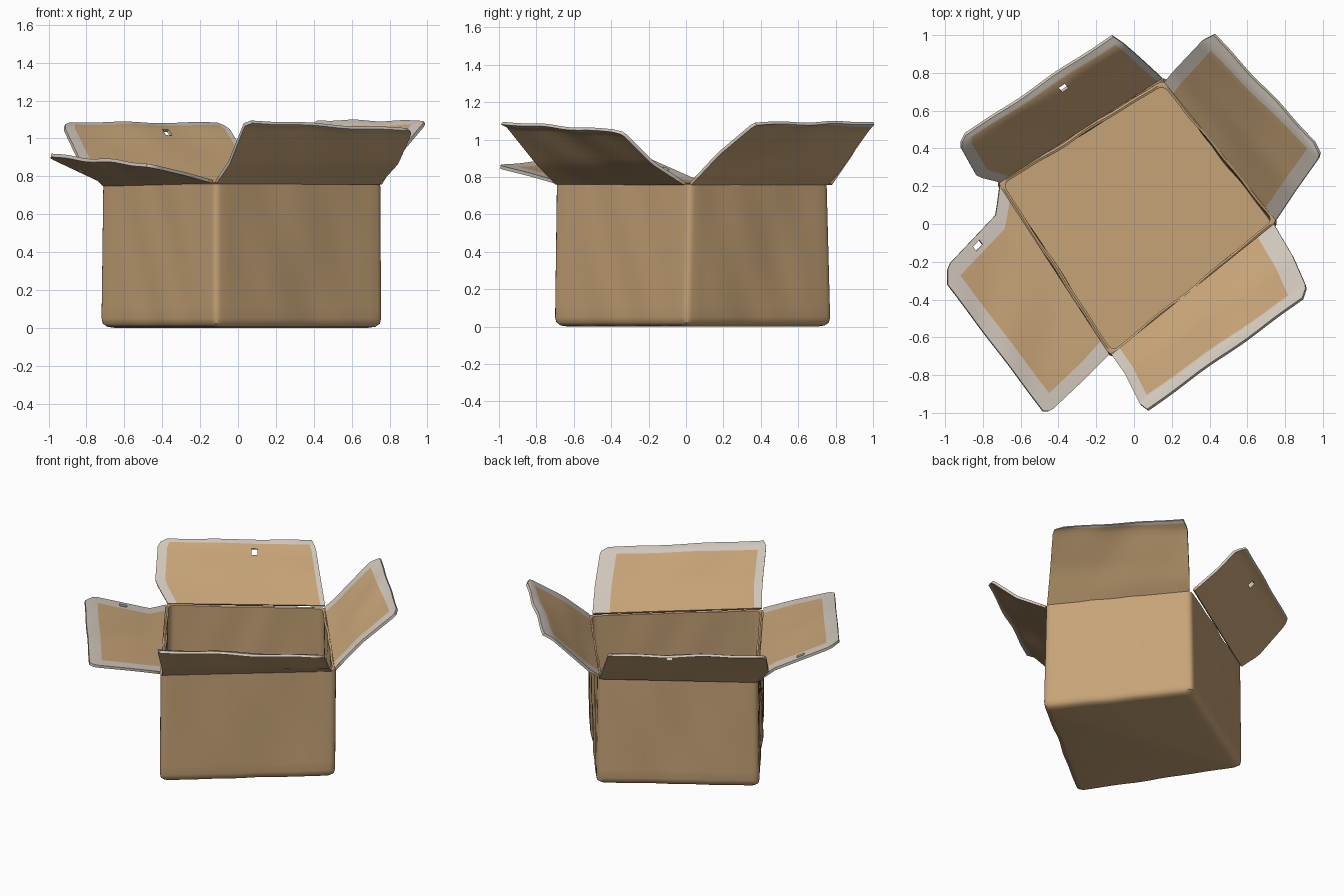
import bpy, bmesh, math
from mathutils import Vector

if "Cube" in bpy.data.objects:
    bpy.data.objects.remove(bpy.data.objects["Cube"])


def make_mat(name, rgb):
    m = bpy.data.materials.new(name)
    m.diffuse_color = (*rgb, 1)
    m.use_nodes = True
    m.node_tree.nodes["Principled BSDF"].inputs["Base Color"].default_value = m.diffuse_color
    return m


MATS = [make_mat("cardboard_brown", (0.565, 0.366, 0.184)),
        make_mat("worn_grey_edge", (0.631, 0.565, 0.497))]


def finish(bm, name):
    bmesh.ops.recalc_face_normals(bm, faces=bm.faces)
    me = bpy.data.meshes.new(name)
    bm.to_mesh(me)
    bm.free()
    for m in MATS:
        me.materials.append(m)
    me.shade_smooth()
    me.set_sharp_from_angle(angle=math.radians(40))
    ob = bpy.data.objects.new(name, me)
    bpy.context.collection.objects.link(ob)
    return ob


def linspace(a, b, n):
    return [a + (b - a) * i / n for i in range(n)]


# ---- Box body: lofted rounded rings, outside up, over the rim, inside down
BOTTOM = [Vector(p) for p in ((-.12, -.715), (.77, 0), (.16, .785), (-.735, .22))]
TOP = [Vector(p) for p in ((-.12, -.705), (.765, .02), (.16, .765), (-.725, .22))]


def ring(z, inset):
    t = z / .76
    centre = Vector((.02, .03))
    cs = [centre + (b.lerp(c, t) - centre) * (1 - inset / .53) for b, c in zip(BOTTOM, TOP)]
    pts = []
    for i in range(4):
        p, c, n = cs[i - 1], cs[i], cs[(i + 1) % 4]
        a = c + (p - c).normalized() * .04
        b = c + (n - c).normalized() * .04
        for k in range(5):                                   # rounded corner
            s = k / 4
            pts.append(a.lerp(c, s).lerp(c.lerp(b, s), s))
        end = n + (c - n).normalized() * .04
        out = Vector(((n - c).y, -(n - c).x)).normalized()
        for k in range(1, 18):                               # dented side wall
            s = k / 18
            dent = .007 * math.sin(s * 13 + i * 2 + 2 * z) * math.cos(z * 6 + i + s * 5)
            pts.append(b.lerp(end, s) + out * dent * math.sin(math.pi * s))
    return [(p.x, p.y, z) for p in pts]


bm = bmesh.new()
levels = [(0, .05), (.006, .022), (.022, .005), (.05, 0)]
levels += [(.05 + .71 * k / 12, 0) for k in range(1, 13)]
levels += [(.765, .011), (.76, .022)]
levels += [(.76 - .70 * k / 12, .022) for k in range(1, 13)]
levels += [(.03, .026)]
rings = [[bm.verts.new(p) for p in ring(*lv)] for lv in levels]
for r0, r1 in zip(rings, rings[1:]):
    for i in range(len(r0)):
        j = (i + 1) % len(r0)
        bm.faces.new((r0[i], r0[j], r1[j], r1[i]))
bm.faces.new(rings[0])
bm.faces.new(rings[-1])
finish(bm, "box_body")


# ---- Flaps: grids between two side outlines, with worn grey borders
def along(poly, t):
    pts = [Vector(p) for p in poly]
    lens = [(b - a).length for a, b in zip(pts, pts[1:])]
    d = t * sum(lens)
    for a, b, l in zip(pts, pts[1:], lens):
        if d <= l + 1e-6:
            return a.lerp(b, d / l)
        d -= l
    return pts[-1]


def flap(name, left, right, b0, b1, bv, hole=None, thick=.018):
    us = linspace(0, b0, 3) + linspace(b0, 1 - b1, 24) + linspace(1 - b1, 1, 3) + [1]
    vs = linspace(0, 1 - bv, 10) + linspace(1 - bv, 1, 3) + [1]
    nu, nv = len(us) - 1, len(vs) - 1
    l0, l1, r0, r1 = (Vector(p) for p in (left[0], left[-1], right[0], right[-1]))
    n = (r0 - l0 + r1 - l1).cross(l1 - l0 + r1 - r0).normalized()
    if n.z < 0:
        n = -n
    bm = bmesh.new()
    top, low = {}, {}
    for i, u in enumerate(us):
        for j, v in enumerate(vs):
            p = along(left, v).lerp(along(right, v), u)
            p += n * .007 * v * math.sin(u * 11 + v * 4) * math.sin(math.pi * u)
            top[i, j] = bm.verts.new(p)
            low[i, j] = bm.verts.new(p - n * thick)
    cells = {(i, j) for i in range(nu) for j in range(nv)}
    if hole:                                                 # punched hole
        cells -= {(i, j) for i, j in cells
                  if us[i] <= hole[0] < us[i + 1] and vs[j] <= hole[1] < vs[j + 1]}
    for i, j in cells:
        quad = [(i, j), (i + 1, j), (i + 1, j + 1), (i, j + 1)]
        f = bm.faces.new([top[k] for k in quad])
        f.material_index = int(i < 3 or i >= nu - 3 or j >= nv - 3)
        f = bm.faces.new([low[k] for k in reversed(quad)])
        f.material_index = int(j == nv - 1)
        for e, nb in enumerate(((i, j - 1), (i + 1, j), (i, j + 1), (i - 1, j))):
            if nb not in cells:                              # cut edge
                a, b = quad[e], quad[(e + 1) % 4]
                f = bm.faces.new((top[b], top[a], low[a], low[b]))
                f.material_index = int(j > 0)
    finish(bm, name)


flap("back_left_flap",
     [(-.71, .22, .765), (-.83, .25, .88), (-.92, .41, 1.07), (-.89, .47, 1.085)],
     [(.15, .77, .77), (.03, .88, .93), (-.05, .95, 1.06), (-.11, .99, 1.085)],
     .06, .03, .1, hole=(.6, .75))
flap("back_right_flap",
     [(.16, .75, .77), (.2, .8, .82), (.36, .97, 1.06), (.42, 1.0, 1.095)],
     [(.75, .02, .77), (.85, .17, .93), (.985, .36, 1.09), (.95, .43, 1.095)],
     .08, .09, .17)
flap("front_right_flap",
     [(-.12, -.69, .775), (-.05, -.79, .88), (.03, -.95, 1.08), (.07, -.98, 1.095)],
     [(.74, 0, .77), (.84, -.17, .88), (.91, -.33, 1.04), (.89, -.39, 1.055)],
     .05, .1, .16)
flap("front_left_flap",
     [(-.13, -.69, .78), (-.27, -.83, .82), (-.44, -.99, .86), (-.48, -.99, .867)],
     [(-.71, .2, .765), (-.73, .05, .79), (-.985, -.22, .91), (-.985, -.32, .92)],
     .08, .09, .19, hole=(.95, .55))
